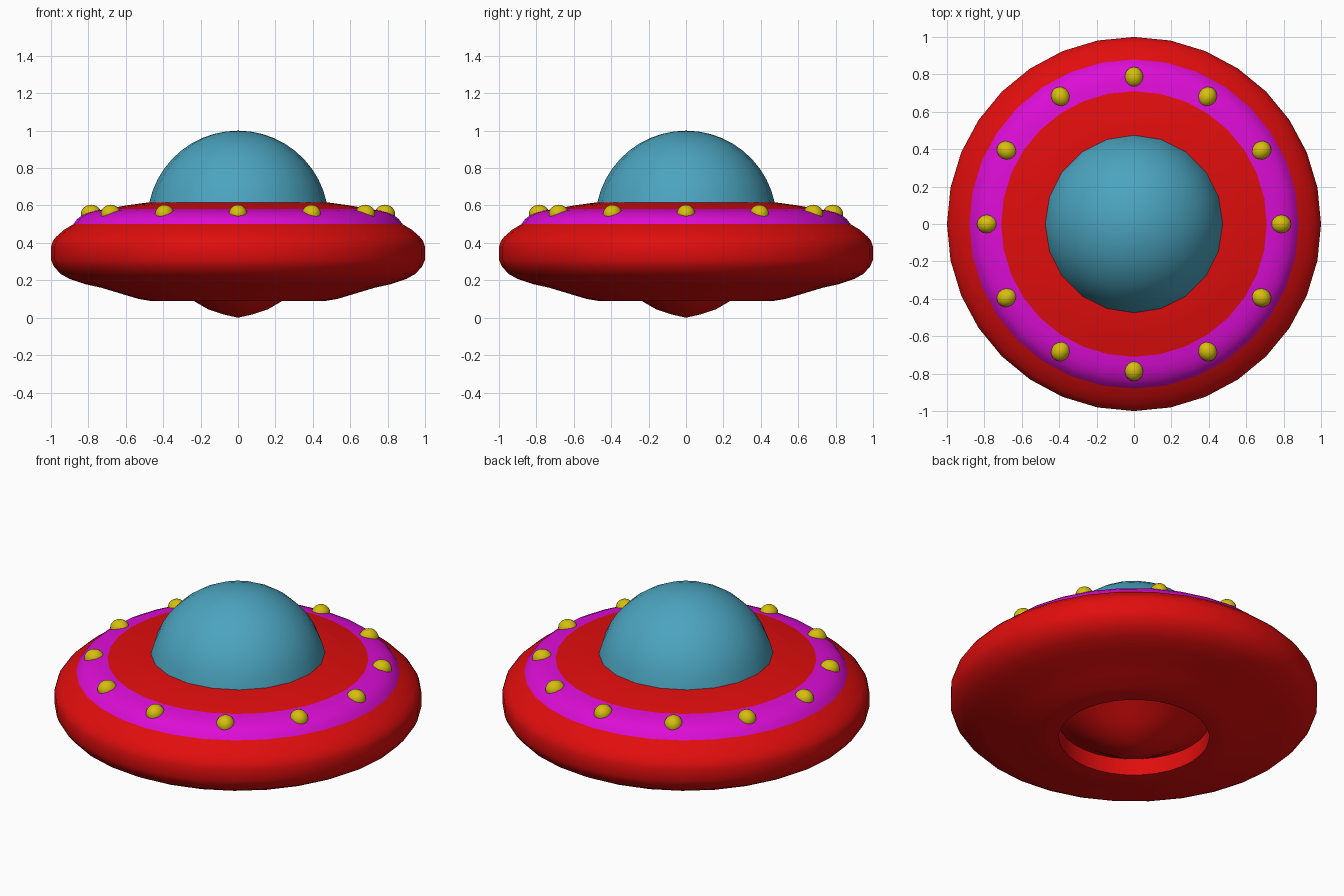
import bpy, bmesh
from math import sin, cos, pi, radians, sqrt, asin

if "Cube" in bpy.data.objects:
    bpy.data.objects.remove(bpy.data.objects["Cube"])


def material(name, color):
    mat = bpy.data.materials.new(name)
    mat.diffuse_color = (*color, 1)
    mat.use_nodes = True
    mat.node_tree.nodes["Principled BSDF"].inputs["Base Color"].default_value = mat.diffuse_color
    return mat


RED = material("red", (0.75, 0.004, 0.004))
MAGENTA = material("magenta", (0.72, 0.004, 0.67))
BLUE = material("dome_blue", (0.07, 0.37, 0.52))
YELLOW = material("yellow", (0.68, 0.52, 0.004))


def finish(name, bm, mat):
    mesh = bpy.data.meshes.new(name)
    bm.to_mesh(mesh)
    bm.free()
    mesh.materials.append(mat)
    obj = bpy.data.objects.new(name, mesh)
    bpy.context.collection.objects.link(obj)
    bpy.ops.object.select_all(action='DESELECT')
    obj.select_set(True)
    bpy.context.view_layer.objects.active = obj
    bpy.ops.object.shade_smooth_by_angle(angle=radians(35))
    return obj


def lathe(name, profile, sides, mat):
    """Revolve an (r, z) profile, listed from the top outwards and down."""
    bm = bmesh.new()
    rings = []
    for r, z in profile:
        if r == 0:
            rings.append([bm.verts.new((0, 0, z))] * sides)
        else:
            rings.append([bm.verts.new((r * cos(2 * pi * j / sides),
                                        r * sin(2 * pi * j / sides), z))
                          for j in range(sides)])
    for a, b in zip(rings, rings[1:]):
        for j in range(sides):
            k = (j + 1) % sides
            corners = [a[j], b[j], b[k], a[k]]
            bm.faces.new(list(dict.fromkeys(corners)))
    return finish(name, bm, mat)


# Saucer: upper deck, coloured band, and rounded hull with a recessed belly
lathe("upper_deck", [(0, 0.615), (0.49, 0.615), (0.60, 0.60), (0.71, 0.58)], 32, RED)
lathe("light_band", [(0.71, 0.58), (0.76, 0.573), (0.80, 0.563), (0.835, 0.547),
                     (0.86, 0.527), (0.88, 0.50)], 32, MAGENTA)
lathe("hull", [(0.88, 0.50), (0.93, 0.47), (0.97, 0.435), (0.99, 0.41), (1.0, 0.38),
               (1.0, 0.31), (0.985, 0.275), (0.95, 0.235), (0.90, 0.207),
               (0.82, 0.18), (0.73, 0.16), (0.63, 0.13), (0.53, 0.10),
               (0.47, 0.09), (0.41, 0.09), (0.41, 0.19), (0.35, 0.162),
               (0.28, 0.117), (0.22, 0.08), (0.16, 0.045), (0.08, 0.018),
               (0, 0.0)], 32, RED)

# Cockpit dome: a spherical cap
R, STEPS = 0.485, 10
rim = pi / 2 + asin((R - 0.385) / R) * -1
lathe("cockpit_dome", [(R * sin(rim * i / STEPS) if i else 0,
                        1.0 - R + R * cos(rim * i / STEPS))
                       for i in range(STEPS + 1)], 20, BLUE)

# Twelve lamps set into the band
for i in range(12):
    bm = bmesh.new()
    bmesh.ops.create_uvsphere(bm, u_segments=16, v_segments=12, radius=0.05)
    lamp = finish(f"lamp_{i + 1}", bm, YELLOW)
    angle = i * pi / 6
    lamp.location = (0.785 * cos(angle), 0.785 * sin(angle), 0.554)
    lamp.rotation_euler = (0, 0, angle)
    lamp.scale = (1.1, 1, 1)
